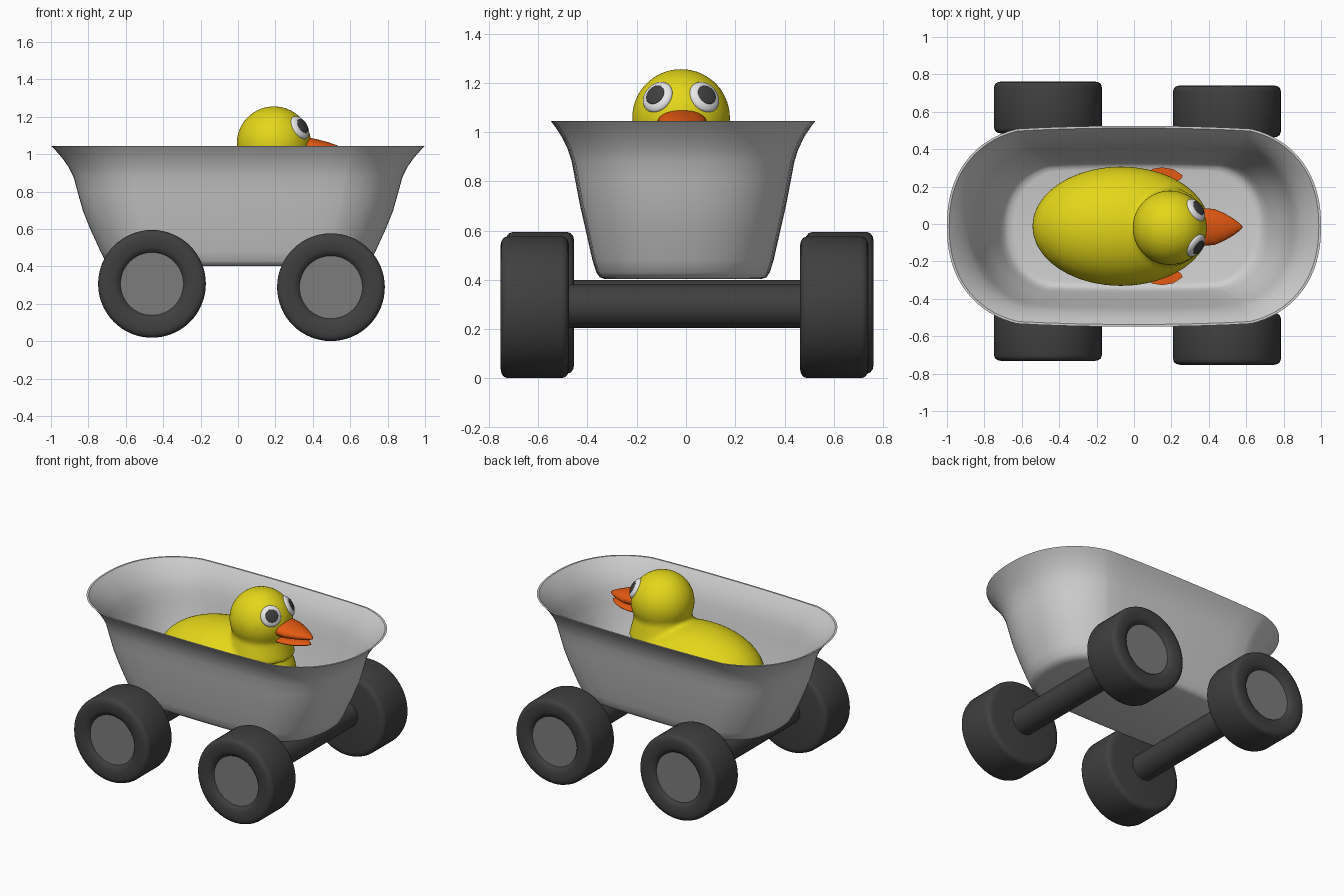
import bpy, bmesh, math
from mathutils import Vector, Matrix

if "Cube" in bpy.data.objects:
    bpy.data.objects.remove(bpy.data.objects["Cube"])

CY = -0.012  # the tub and the duck sit a touch forward


def material(name, rgb):
    m = bpy.data.materials.new(name)
    m.diffuse_color = (*rgb, 1)
    m.use_nodes = True
    m.node_tree.nodes["Principled BSDF"].inputs["Base Color"].default_value = m.diffuse_color
    return m


ENAMEL = material("enamel white", (0.62, 0.62, 0.62))
RUBBER = material("dark rubber", (0.05, 0.05, 0.05))
HUB = material("hub grey", (0.2, 0.2, 0.2))
YELLOW = material("duck yellow", (0.78, 0.68, 0.01))
ORANGE = material("beak orange", (0.78, 0.1, 0.006))
WHITE = material("eye white", (0.8, 0.8, 0.8))


def finish(bm, name, mats, angle=40):
    bmesh.ops.recalc_face_normals(bm, faces=bm.faces)
    me = bpy.data.meshes.new(name)
    bm.to_mesh(me)
    bm.free()
    for m in mats:
        me.materials.append(m)
    me.shade_smooth()
    me.set_sharp_from_angle(angle=math.radians(angle))
    ob = bpy.data.objects.new(name, me)
    bpy.context.collection.objects.link(ob)
    return ob


def loft(rings):
    """Skin a list of point rings and cap both ends."""
    bm = bmesh.new()
    vs = [[bm.verts.new(p) for p in ring] for ring in rings]
    n = len(vs[0])
    for a, b in zip(vs, vs[1:]):
        for i in range(n):
            j = (i + 1) % n
            bm.faces.new((a[i], a[j], b[j], b[i]))
    bm.faces.new(vs[0])
    bm.faces.new(vs[-1])
    return bm


def angles(n):
    return [2 * math.pi * i / n for i in range(n)]


def ellipsoid(bm, center, size, rot=Matrix()):
    mat = Matrix.Translation(center) @ rot @ Matrix.Diagonal((*size, 1))
    bmesh.ops.create_uvsphere(bm, u_segments=40, v_segments=24, radius=1, matrix=mat)


# Bathtub: stadium rings up the outside and back down the inside
def tub_ring(z, a, b):
    s = a - b
    pts = []
    for t in angles(96):
        c, d = math.cos(t), math.sin(t)
        k = 2 / 2.25
        pts.append((math.copysign(s * min(1, abs(c) * 4) + b * abs(c) ** k, c),
                    CY + math.copysign(b * abs(d) ** k, d), z))
    return pts


profile = [(0.403, 0.655, 0.315), (0.41, 0.685, 0.338), (0.43, 0.71, 0.352),
           (0.48, 0.735, 0.368), (0.6, 0.79, 0.395), (0.7, 0.83, 0.418),
           (0.8, 0.858, 0.437), (0.88, 0.88, 0.452), (0.93, 0.905, 0.468),
           (0.98, 0.94, 0.492), (1.02, 0.975, 0.518), (1.045, 1.0, 0.537)]
T = 0.012
outer = [tub_ring(*p) for p in profile]
inner = [tub_ring(z + (T if z < 0.6 else 0), a - T, b - T) for z, a, b in reversed(profile)]
finish(loft(outer + inner), "bathtub", [ENAMEL])

# Wheels: turned profile (radius, depth from the outer face), hub face recessed
WIDTH = 0.278
wheel_profile = [(0.168, 0.025), (0.178, 0.012), (0.2, 0.002), (0.25, 0), (0.27, 0.004),
                 (0.283, 0.014), (0.288, 0.03), (0.288, WIDTH - 0.03),
                 (0.283, WIDTH - 0.014), (0.27, WIDTH - 0.004), (0.25, WIDTH)]


def wheel(name, x, y_out, z):
    inward = -math.copysign(1, y_out)
    rings = [[(x + r * math.cos(t), y_out + inward * d, z + r * math.sin(t))
              for t in angles(64)] for r, d in wheel_profile]
    bm = loft(rings)
    for f in bm.faces:
        if len(f.verts) > 4 and abs(f.calc_center_median().y - y_out) < 0.1:
            f.material_index = 1
    finish(bm, name, [RUBBER, HUB])


for label, x, y, z in (("left", -0.46, 0.015, 0.307), ("right", 0.497, -0.006, 0.289)):
    wheel(label + "_front_wheel", x, y - 0.747, z)
    wheel(label + "_back_wheel", x, y + 0.747, z)
    ring = lambda yy: [(x + 0.088 * math.cos(t), yy, z + 0.004 + 0.088 * math.sin(t))
                       for t in angles(40)]
    finish(loft([ring(y - 0.5), ring(y + 0.5)]), label + "_axle", [RUBBER])

# Duck body, neck and head fused into one smooth skin
HEAD = Vector((0.192, -0.02, 1.057))
HR = 0.2
bm = bmesh.new()
ellipsoid(bm, (-0.07, CY, 0.692), (0.475, 0.32, 0.272))
ellipsoid(bm, HEAD, (HR, HR, HR))
bmesh.ops.create_cone(bm, cap_ends=True, segments=40, radius1=0.215, radius2=0.172, depth=0.17,
                      matrix=Matrix.Translation((0.185, -0.017, 0.91)))
duck = finish(bm, "duck_body", [YELLOW])
remesh = duck.modifiers.new("fuse", 'REMESH')
remesh.mode = 'VOXEL'
remesh.voxel_size = 0.014
remesh.use_smooth_shade = True
smooth = duck.modifiers.new("soften", 'SMOOTH')
smooth.factor = 0.5
smooth.iterations = 8


# Beak: upper and lower halves, stations of (x, half width, bottom z, top z)
def beak(name, stations):
    rings = [[(x, -0.016 + w * math.cos(t), (lo + hi) / 2 + (hi - lo) / 2 * math.sin(t))
              for t in angles(32)] for x, w, lo, hi in stations]
    finish(loft(rings), name, [ORANGE], 60)


beak("upper_beak", [(0.33, 0.092, 0.99, 1.095), (0.38, 0.1, 0.99, 1.09),
                    (0.43, 0.096, 0.992, 1.078), (0.48, 0.075, 0.996, 1.065),
                    (0.53, 0.046, 1.0, 1.048), (0.565, 0.02, 1.007, 1.032),
                    (0.579, 0.005, 1.014, 1.022)])
beak("lower_beak", [(0.33, 0.08, 0.95, 0.995), (0.4, 0.086, 0.95, 0.993),
                    (0.46, 0.072, 0.952, 0.99), (0.51, 0.05, 0.957, 0.986),
                    (0.55, 0.022, 0.964, 0.982), (0.565, 0.005, 0.97, 0.978)])

# Eyes and feet, one per side
foot_outline = [(-0.02, 0.12), (0.0, 0.2), (0.05, 0.27), (0.1, 0.31), (0.15, 0.318), (0.21, 0.308),
                (0.26, 0.275), (0.252, 0.255), (0.215, 0.235), (0.27, 0.21), (0.275, 0.185),
                (0.22, 0.165), (0.26, 0.12), (0.25, 0.09), (0.12, 0.08)]
for side, label in ((-1, "front"), (1, "back")):
    d = Vector((0.73, 0.5 * side, 0.45)).normalized()
    rot = d.to_track_quat('Z', 'Y').to_matrix().to_4x4()
    for part, mat, dist, r, depth in (("eye", WHITE, 0.187, 0.068, 0.028),
                                      ("pupil", RUBBER, 0.209, 0.042, 0.009)):
        bm = bmesh.new()
        ellipsoid(bm, HEAD + d * dist, (r, r, depth), rot)
        finish(bm, f"{label}_{part}", [mat])
    rings = [[(x, CY + side * y * 0.99, z) for x, y in foot_outline] for z in (0.418, 0.455)]
    finish(loft(rings), label + "_foot", [ORANGE])
